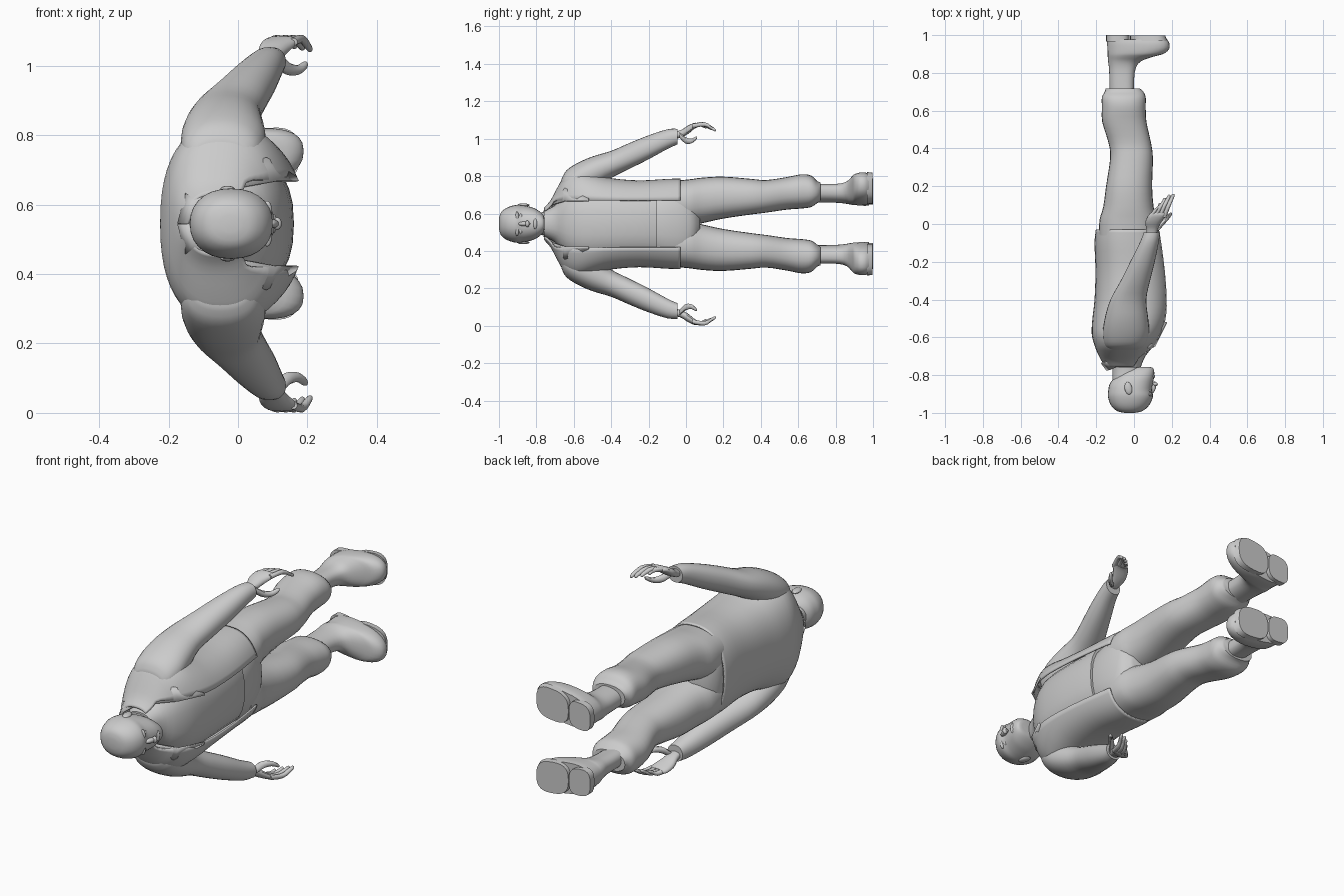
import bpy, bmesh, math
from mathutils import Vector

MID = 0.545  # height of the body's mirror plane


def finish(ob, mirror=False, thick=0):
    ob.location.z = MID
    if thick:
        m = ob.modifiers.new("thickness", 'SOLIDIFY')
        m.thickness = thick
        m.offset = 0
    if mirror:
        m = ob.modifiers.new("mirror", 'MIRROR')
        m.use_axis = (False, False, True)
    bpy.ops.object.select_all(action='DESELECT')
    ob.select_set(True)
    bpy.context.view_layer.objects.active = ob
    bpy.ops.object.shade_smooth_by_angle(angle=math.radians(42))


def new_object(name, bm, **kw):
    bmesh.ops.recalc_face_normals(bm, faces=bm.faces)
    me = bpy.data.meshes.new(name)
    bm.to_mesh(me)
    bm.free()
    ob = bpy.data.objects.new(name, me)
    bpy.context.collection.objects.link(ob)
    finish(ob, **kw)
    return ob


def smooth_path(secs, steps):
    out = []
    for i in range(len(secs) - 1):
        p = [secs[max(0, min(len(secs) - 1, i + k))] for k in (-1, 0, 1, 2)]
        for s in range(steps):
            t = s / steps
            out.append([0.5 * (2 * b + (c - a) * t + (2 * a - 5 * b + 4 * c - d) * t * t
                               + (3 * b - a - 3 * c + d) * t ** 3) for a, b, c, d in zip(*p)])
    return out + [list(secs[-1])]


def loft(name, secs, power=2.2, sides=28, steps=3, gap=0, shear=0, **kw):
    """Skin oval sections (y, x min, x max, side min, side max); gap leaves the front open."""
    bm = bmesh.new()
    rings = []
    for y, x0, x1, d0, d1 in smooth_path(secs, steps):
        cx, cd, a, b = (x0 + x1) / 2, (d0 + d1) / 2, (x1 - x0) / 2, (d1 - d0) / 2
        t0 = math.asin((min(gap, 0.8 * b) / b) ** (power / 2)) if gap else 0
        count = sides + 1 if gap else sides
        ring = []
        for k in range(count):
            t = t0 + (2 * math.pi - 2 * t0) * k / sides
            c, s = math.cos(t), math.sin(t)
            x = cx + a * math.copysign(abs(c) ** (2 / power), c)
            d = cd + b * math.copysign(abs(s) ** (2 / power), s)
            ring.append(bm.verts.new((x, y, d + shear * x)))
        rings.append(ring)
    for r, q in zip(rings, rings[1:]):
        n = len(r)
        for k in range(n - 1 if gap else n):
            bm.faces.new((r[k], r[(k + 1) % n], q[(k + 1) % n], q[k]))
    if not gap:
        bm.faces.new(rings[0])
        bm.faces.new(rings[-1])
    return new_object(name, bm, **kw)


def digit(name, pts):
    """Finger through points (x, y, side, radius)."""
    loft(name, [(y, x - r, x + r, d - r, d + r) for x, y, d, r in pts], 2, 10, mirror=True)


def ball(name, loc, size, mirror=False, turn=0):
    bm = bmesh.new()
    bmesh.ops.create_uvsphere(bm, u_segments=16, v_segments=10, radius=1)
    for v in bm.verts:
        x, y, z = (v.co[i] * size[i] for i in range(3))
        c, s = math.cos(turn), math.sin(turn)
        v.co = Vector((x * c - y * s, x * s + y * c, z)) + Vector(loc)
    return new_object(name, bm, mirror=mirror)


def sym(rows):
    return [(y, x0, x1, -w, w) for y, x0, x1, w in rows]


# Head and neck
loft("head", sym([(-1.0, -.05, .005, .025), (-.99, -.09, .045, .06), (-.96, -.122, .08, .085),
                  (-.915, -.138, .1, .1), (-.88, -.136, .095, .1), (-.845, -.128, .1, .094),
                  (-.81, -.1, .106, .083), (-.78, -.07, .107, .064), (-.762, -.04, .1, .045),
                  (-.757, -.02, .08, .03)]))
loft("neck", sym([(-.86, -.115, .04, .066), (-.76, -.115, .035, .06), (-.67, -.13, .045, .075)]))

# Face details
ball("nose", (.102, -.865, 0), (.014, .034, .012), turn=-.25)
ball("nose_tip", (.113, -.848, 0), (.013, .011, .018))
ball("lips", (.101, -.806, 0), (.011, .011, .028))
ball("brow", (.084, -.903, .036), (.014, .009, .03), mirror=True)
ball("eye", (.081, -.884, .037), (.009, .009, .017), mirror=True)
ball("ear", (-.03, -.87, .1), (.02, .034, .009), mirror=True, turn=.2)

# Shirt and open jacket
loft("shirt", sym([(-.76, -.11, .035, .07), (-.7, -.14, .06, .1), (-.64, -.17, .105, .17),
                   (-.55, -.19, .142, .21), (-.4, -.18, .16, .205), (-.25, -.17, .158, .2),
                   (-.155, -.17, .148, .205)]), 2.4)
loft("jacket", sym([(-.755, -.145, .02, .085), (-.72, -.17, .05, .125), (-.68, -.19, .08, .2),
                    (-.64, -.206, .115, .262), (-.58, -.22, .15, .285), (-.5, -.216, .178, .265),
                    (-.4, -.205, .188, .24), (-.25, -.2, .18, .228), (-.1, -.205, .158, .236),
                    (-.03, -.198, .145, .238)]), 2.4, 44, gap=.125, thick=.008)

# Collar with turned-out lapel points
bm = bmesh.new()
inner = [(-.143, -.775, 0), (-.125, -.77, .05), (-.07, -.745, .088), (.02, -.70, .107),
         (.11, -.645, .122), (.172, -.52, .122)]
outer = [(-.172, -.735, 0), (-.15, -.72, .085), (-.08, -.715, .125), (.0, -.68, .16),
         (.08, -.645, .19), (.165, -.52, .135)]
ri, ro = [[bm.verts.new(p) for p in e] for e in (inner, outer)]
for k in range(len(ri) - 1):
    bm.faces.new((ri[k], ri[k + 1], ro[k + 1], ro[k]))
new_object("collar", bm, mirror=True, thick=.008)

# Sleeves
loft("sleeve", [(-.665, -.13, .03, .14, .24), (-.64, -.155, .06, .13, .285), (-.58, -.165, .08, .14, .325),
                (-.5, -.155, .075, .18, .36), (-.4, -.125, .065, .245, .39), (-.3, -.07, .085, .295, .433),
                (-.2, -.02, .11, .345, .473), (-.1, .03, .13, .4, .505), (-.045, .052, .138, .425, .508)],
     mirror=True)

# Hands
loft("palm", [(-.08, .065, .12, .45, .49), (-.03, .065, .125, .46, .5), (.01, .06, .145, .48, .525),
              (.045, .075, .172, .508, .54), (.06, .09, .17, .515, .538)], 2.4, 16, mirror=True)
tips = [(.138, .11, .515), (.163, .138, .508), (.186, .155, .504), (.208, .16, .5)]
for i, (x, y, d) in enumerate(tips):
    base = .09 + .023 * i
    digit("finger", [(base, .035, .523, .012), ((base + x) / 2, (y + .04) / 2, .532, .012),
                     (x - .006, y - .02, d + .01, .01), (x - .001, y - .005, d + .002, .008), (x, y, d, .003)])
digit("thumb", [(.115, -.035, .475, .016), (.14, -.005, .448, .018), (.17, .025, .442, .014),
                (.19, .05, .455, .011), (.195, .06, .463, .004)])

# Trousers
loft("trouser_seat", sym([(-.17, -.165, .135, .19), (-.1, -.18, .138, .215), (-.02, -.185, .13, .225),
                          (.04, -.15, .11, .17), (.075, -.09, .07, .06)]), 2.4)
loft("trouser_leg", [(-.06, -.185, .12, -.01, .23), (.02, -.183, .12, -.01, .238), (.09, -.163, .104, .004, .247),
                     (.2, -.148, .096, .028, .252), (.35, -.126, .1, .05, .24), (.43, -.135, .09, .06, .234),
                     (.54, -.168, .066, .076, .25), (.62, -.17, .062, .082, .265), (.67, -.17, .062, .09, .257),
                     (.7, -.155, .05, .11, .23), (.718, -.15, .03, .12, .222)], 2.3, mirror=True)

# Boots with split soles
loft("boot", [(.66, -.128, 0, .125, .22), (.75, -.13, 0, .125, .22), (.82, -.132, .008, .122, .222),
              (.86, -.137, .035, .116, .232), (.885, -.139, .1, .108, .25), (.9, -.14, .155, .104, .26),
              (.925, -.141, .185, .1, .265), (.955, -.142, .188, .098, .266), (.978, -.142, .175, .1, .262)],
     2.4, shear=.14, mirror=True)
loft("front_sole", [(.968, -.02, .178, .1, .267), (.998, -.02, .165, .102, .264)], 2.8, steps=1, shear=.1, mirror=True)
loft("heel", [(.965, -.147, -.024, .112, .25), (1.0, -.147, -.024, .112, .25)], 3, steps=1, shear=.1, mirror=True)
